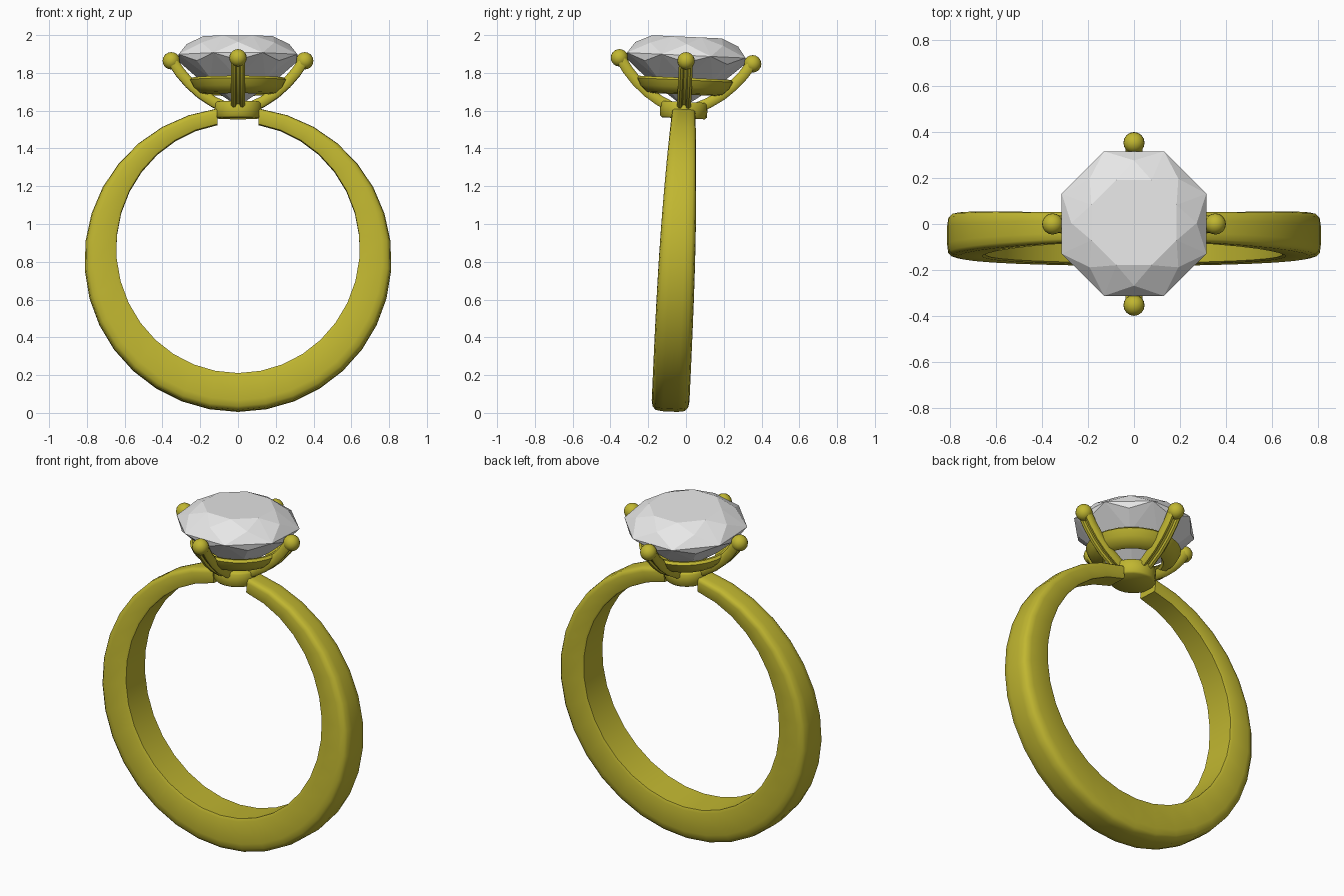
import bpy, bmesh
from math import sin, cos, pi, radians
from mathutils import Vector, Matrix

cube = bpy.data.objects.get("Cube")
if cube:
    bpy.data.objects.remove(cube)

# The whole piece leans back slightly about a pivot at the claw tips
PIVOT = Vector((0, 0, 1.86))
LEAN = (Matrix.Translation(PIVOT) @ Matrix.Rotation(radians(-2.6), 4, 'X')
        @ Matrix.Translation(-PIVOT))


def material(name, colour):
    m = bpy.data.materials.new(name)
    m.use_nodes = True
    m.diffuse_color = colour
    m.node_tree.nodes["Principled BSDF"].inputs["Base Color"].default_value = colour
    return m


GOLD = material("gold", (0.53, 0.47, 0.03, 1))
CRYSTAL = material("crystal", (0.8, 0.8, 0.8, 1))


def finish(name, bm, mat, smooth=True, turn=0):
    bmesh.ops.recalc_face_normals(bm, faces=bm.faces)
    mesh = bpy.data.meshes.new(name)
    bm.to_mesh(mesh)
    bm.free()
    mesh.materials.append(mat)
    ob = bpy.data.objects.new(name, mesh)
    bpy.context.collection.objects.link(ob)
    ob.matrix_world = LEAN @ Matrix.Rotation(turn, 4, 'Z')
    if smooth:
        bpy.ops.object.select_all(action='DESELECT')
        ob.select_set(True)
        bpy.context.view_layer.objects.active = ob
        bpy.ops.object.shade_smooth_by_angle(angle=radians(50))
    return ob


def loft(sections, loop=False):
    """Skin closed cross-sections; cap the ends unless they form a loop."""
    bm = bmesh.new()
    rings = [[bm.verts.new(p) for p in s] for s in sections]
    n = len(rings[0])
    pairs = list(zip(rings, rings[1:]))
    if loop:
        pairs.append((rings[-1], rings[0]))
    else:
        bm.faces.new(rings[0])
        bm.faces.new(rings[-1])
    for a, b in pairs:
        for i in range(n):
            j = (i + 1) % n
            bm.faces.new((a[i], a[j], b[j], b[i]))
    return bm


def lathe(profile, sides):
    """Spin a closed (radius, height) profile around z."""
    return loft([[(r * cos(a), r * sin(a), z) for r, z in profile]
                 for a in (2 * pi * k / sides for k in range(sides))], True)


# Band: open hoop, thick and wide at the bottom, tapering to the head
half = [(0.93, 0), (1, 0.08), (1, 0.72), (0.94, 0.88), (0.78, 0.97), (0.4, 1)]
outline = half + [(-u, v) for u, v in reversed(half)]
sections = []
for k in range(33):
    a = radians(8 + 344 * k / 32)
    b = radians(9.6 + 340.8 * k / 32)
    outer = Vector((0.813 * sin(a), 0, 0.811 + 0.806 * cos(a)))
    inner = Vector((0.645 * sin(b), 0, 0.87 + 0.665 * cos(b)))
    w = 0.1 * (1 - 0.37 * (outer.z / 1.6) ** 3)
    sections.append([inner.lerp(outer, v) + Vector((0, u * w, 0)) for u, v in outline])
finish("band", loft(sections), GOLD)

# Head base: small disc with softened rims
rim = [(0.114, 1.559), (0.124, 1.568), (0.126, 1.635), (0.116, 1.646)]
bm = loft([[(r * cos(2 * pi * k / 20), r * sin(2 * pi * k / 20), z) for k in range(20)]
           for r, z in rim])
finish("head_base", bm, GOLD)

# Gallery ring: flared collar under the stone
collar = [(0.225, 1.77), (0.245, 1.774), (0.258, 1.762), (0.24, 1.725),
          (0.205, 1.692), (0.165, 1.685), (0.155, 1.70)]
finish("gallery_ring", lathe(collar, 24), GOLD)

# Claws: curved grooved prongs with ball tips, four around the stone
path = [Vector((x, 0, z)) for x, z in
        [(0.06, 1.61), (0.13, 1.642), (0.2, 1.688), (0.26, 1.742), (0.31, 1.80), (0.35, 1.86)]]
claw = [(-0.037, 0.02), (-0.024, 0.032), (0.024, 0.032), (0.037, 0.02), (0.037, -0.014),
        (0.026, -0.024), (0.013, -0.022), (0.008, -0.01), (-0.008, -0.01),
        (-0.013, -0.022), (-0.026, -0.024), (-0.037, -0.014)]
for q, side in enumerate(("left", "back", "right", "front")):
    sections = []
    for i, p in enumerate(path):
        t = (path[min(i + 1, len(path) - 1)] - path[max(i - 1, 0)]).normalized()
        up = Vector((-t.z, 0, t.x))
        sections.append([p + Vector((0, u, 0)) + up * v for u, v in claw])
    finish(side + "_claw", loft(sections), GOLD, turn=q * pi / 2)
    bm = bmesh.new()
    bmesh.ops.create_uvsphere(bm, u_segments=16, v_segments=10, radius=0.046,
                              matrix=Matrix.Translation((0.353, 0, 1.864)))
    finish(side + "_claw_tip", bm, GOLD, turn=q * pi / 2)

# Stone: facets are the hull of eight-point rings (radius, height, offset) and a culet
rings = [(0.2, 1.991, 0.5), (0.272, 1.952, 0), (0.34, 1.893, 0.5),
         (0.308, 1.855, 0), (0.205, 1.765, 0)]
bm = bmesh.new()
for r, z, off in rings:
    for k in range(8):
        a = (k + off) * pi / 4
        bm.verts.new((r * cos(a), r * sin(a), z))
bm.verts.new((0, 0, 1.62))
bmesh.ops.convex_hull(bm, input=bm.verts)
bmesh.ops.dissolve_limit(bm, angle_limit=radians(1), verts=bm.verts, edges=bm.edges)
finish("stone", bm, CRYSTAL, smooth=False)
